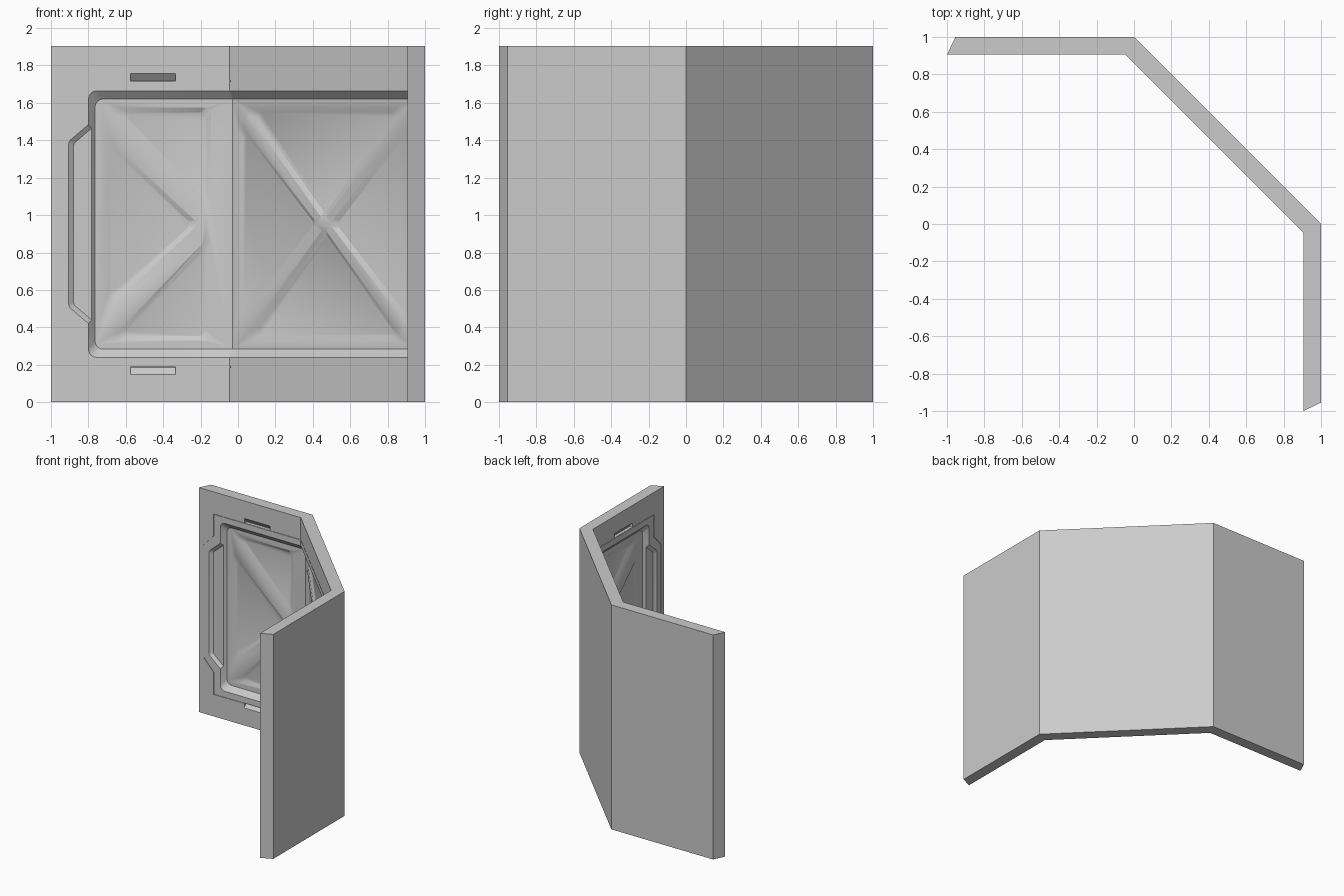
import bpy, bmesh, math
from mathutils import Vector

if "Cube" in bpy.data.objects:
    bpy.data.objects.remove(bpy.data.objects["Cube"])

H, MID = 1.904, 0.952          # wall height and its middle
S = math.sqrt(0.5)
FLOOR = 0.04                   # depth of the main recess


# wall frames: u along the wall, z up, d depth into the wall from the inner face
def left(u, z, d):
    return (u, 0.905 + d, z)


def right(u, z, d):
    return (0.905 + d, u, z)


def diag(u, z, d):
    return (0.43 + S * (u + d), 0.43 + S * (d - u), z)


def prism(name, front, deep, radius=0.0):
    """Solid between two matching loops, side edges optionally rounded."""
    bm = bmesh.new()
    a = [bm.verts.new(p) for p in front]
    b = [bm.verts.new(p) for p in deep]
    n = len(a)
    bm.faces.new(a)
    bm.faces.new(b[::-1])
    for i in range(n):
        j = (i + 1) % n
        bm.faces.new((a[j], a[i], b[i], b[j]))
    if radius:
        edges = [bm.edges.get((a[i], b[i])) for i in range(n)]
        bmesh.ops.bevel(bm, geom=edges, offset=radius, offset_type='OFFSET',
                        segments=4, profile=0.5, affect='EDGES')
    return finish(name, bm)


def finish(name, bm):
    bmesh.ops.recalc_face_normals(bm, faces=bm.faces)
    me = bpy.data.meshes.new(name)
    bm.to_mesh(me)
    bm.free()
    ob = bpy.data.objects.new(name, me)
    bpy.context.collection.objects.link(ob)
    return ob


def inset(pts, t):
    """Move every side of a convex outline inwards by t."""
    pts = [Vector(p) for p in pts]
    n = len(pts)
    c = sum(pts, Vector((0, 0))) / n
    out = []
    for i, p in enumerate(pts):
        normals = []
        for q, r in ((pts[i - 1], p), (p, pts[(i + 1) % n])):
            e = (r - q).normalized()
            m = Vector((-e.y, e.x))
            normals.append(m if m.dot(c - q) > 0 else -m)
        a, b = normals
        out.append(p + (a + b) * (t / (1 + a.dot(b))))
    return out


cutters = []


def pocket(frame, pts, d0, d1, slope, radius):
    """Sloped pocket whose outline pts lies at depth d0."""
    lift = 0.004
    outer = inset(pts, -slope * lift / (d1 - d0))
    inner = inset(pts, slope)
    cutters.append(prism("pocket_cutter", [frame(p.x, p.y, d0 - lift) for p in outer],
                         [frame(p.x, p.y, d1) for p in inner], radius))


def groove(frame, p, q, w=0.002, depth=0.005):
    """Thin seam between two points."""
    p, q = Vector(p), Vector(q)
    e = (q - p).normalized()
    m = Vector((-e.y, e.x)) * w
    e *= w
    loop = [p - e - m, q + e - m, q + e + m, p - e + m]
    cutters.append(prism("seam_cutter", [frame(v.x, v.y, -0.01) for v in loop],
                         [frame(v.x, v.y, depth) for v in loop]))


def flip(pts):
    return [(u, 2 * MID - z) for u, z in pts]


# wall body: three straight runs with mitred corners
plan = [(-1, 0.905), (-0.045, 0.905), (0.905, -0.045), (0.905, -1),
        (1, -0.955), (1, 0), (0, 1), (-0.955, 1)]
wall = prism("corner_wall", [(x, y, 0) for x, y in plan], [(x, y, H) for x, y in plan])

# main recess running round both corners
bm = bmesh.new()
rings = []
k = math.tan(math.pi / 8)
for i in range(4):
    ring = []
    for z, d in ((0.24, 0), (1.664, 0), (1.62, FLOOR), (0.284, FLOOR)):
        if d == 0:                       # carry the slope out past the face
            z += -0.0055 if z < MID else 0.0055
            d = -0.005
        end = -0.8 + 0.035 * d / FLOOR
        co = -0.045 + k * d
        ring.append(bm.verts.new((left(end, z, d), left(co, z, d),
                                  right(co, z, d), right(end, z, d))[i]))
    rings.append(ring)
for r, s in zip(rings, rings[1:]):
    for i in range(4):
        j = (i + 1) % 4
        bm.faces.new((r[i], r[j], s[j], s[i]))
bm.faces.new(rings[0])
bm.faces.new(rings[3])
round_edges = [bm.edges.get((r[a], r[b])) for r in (rings[0], rings[3]) for a, b in ((0, 3), (1, 2))]
bmesh.ops.bevel(bm, geom=round_edges, offset=0.035, offset_type='OFFSET',
                segments=4, profile=0.5, affect='EDGES')
cutters.append(finish("recess_cutter", bm))

# end walls: side bulge, three triangular pockets, finger notches, seam
end_top = [(-0.69, 1.575), (-0.145, 1.575), (-0.145, 1.01)]
end_side = [(-0.71, 1.42), (-0.21, 0.952), (-0.71, 0.484)]
bulge = [(-0.905, 0.51), (-0.905, 1.394), (-0.74, 1.535), (-0.74, 0.369)]
seam = [(-0.04, 1.716), (-0.86, 1.716), (-0.86, 1.53), (-0.953, 1.43),
        (-0.953, MID)]
for frame in (left, right):
    pocket(frame, bulge, 0, 0.02, 0.026, 0.012)
    for tri in (end_top, end_side, flip(end_top)):
        pocket(frame, tri, FLOOR, FLOOR + 0.016, 0.026, 0.025)
    for path in (seam, flip(seam)):
        for p, q in zip(path, path[1:]):
            groove(frame, p, q)
    notch_f = [(-0.575, 1.716), (-0.335, 1.716), (-0.335, 1.768), (-0.575, 1.768)]
    notch_d = [(-0.575, 1.716), (-0.335, 1.716), (-0.335, 1.72), (-0.575, 1.72)]
    for f, d in ((notch_f, notch_d), (flip(notch_f), flip(notch_d))):
        cutters.append(prism("notch_cutter", [frame(*p, -0.01) for p in f],
                             [frame(*p, 0.03) for p in d]))

# middle wall: four triangular pockets forming a cross brace, straight seams
mid_top = [(-0.61, 1.575), (0.61, 1.575), (0, 0.985)]
mid_top[2] = (0, 0.97)
mid_side = [(-0.65, 1.51), (-0.045, MID), (-0.65, 2 * MID - 1.51)]
for tri in (mid_top, flip(mid_top), mid_side, [(-u, z) for u, z in mid_side]):
    pocket(diag, tri, FLOOR, FLOOR + 0.016, 0.026, 0.025)
for z in (1.716, 2 * MID - 1.716):
    groove(diag, (-0.67, z), (0.67, z))

# cut everything and keep only the finished wall
for c in cutters:
    c.hide_render = True
    m = wall.modifiers.new("cut", 'BOOLEAN')
    m.operation = 'DIFFERENCE'
    m.solver = 'EXACT'
    m.object = c
dg = bpy.context.evaluated_depsgraph_get()
result = bpy.data.meshes.new_from_object(wall.evaluated_get(dg))
wall.modifiers.clear()
wall.data = result
for c in cutters:
    bpy.data.objects.remove(c, do_unlink=True)

bpy.ops.object.select_all(action='DESELECT')
wall.select_set(True)
bpy.context.view_layer.objects.active = wall
bpy.ops.object.shade_smooth_by_angle(angle=math.radians(25))
